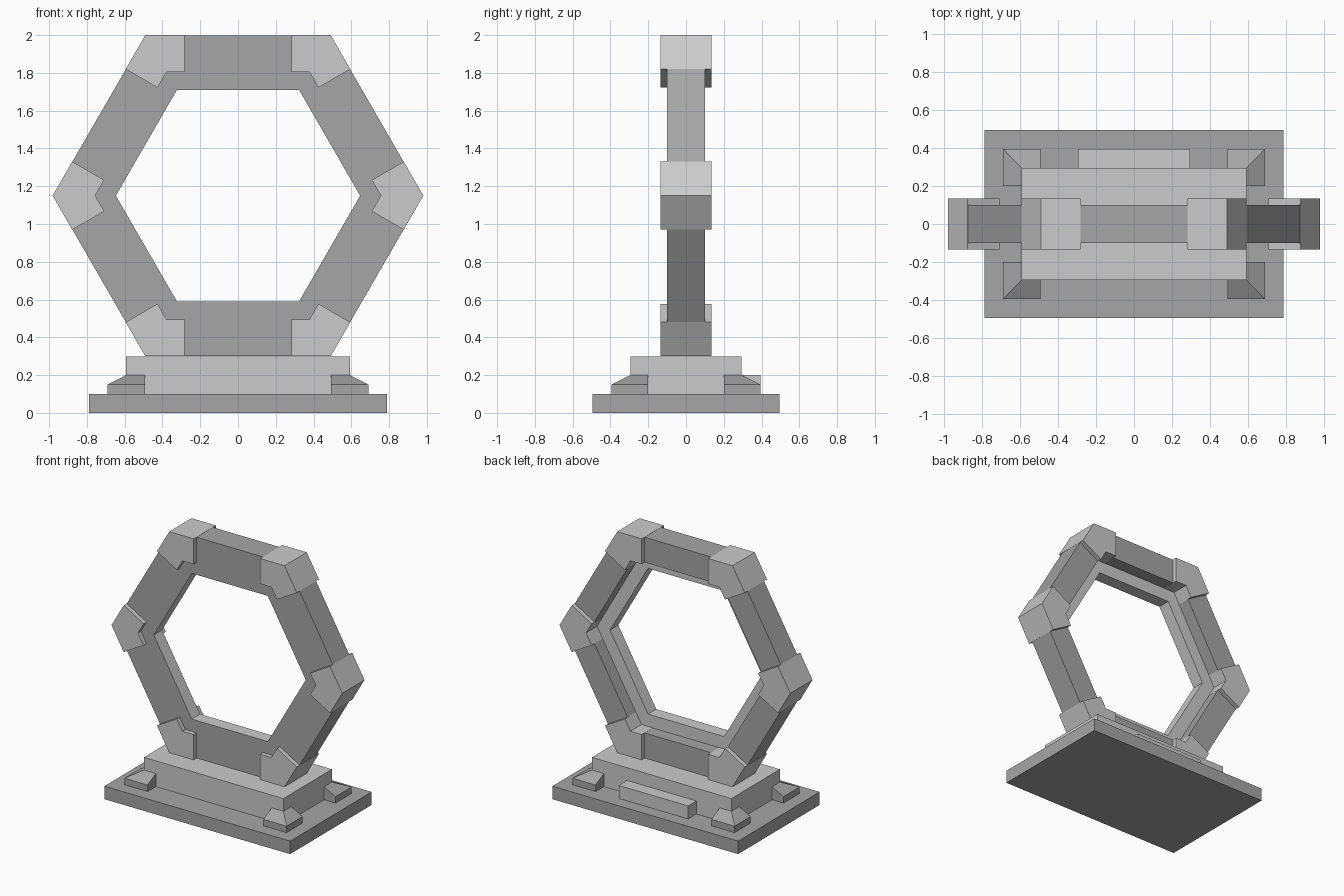
import bpy, bmesh
from math import cos, sin, pi
from mathutils import Matrix, Vector

if "Cube" in bpy.data.objects:
    bpy.data.objects.remove(bpy.data.objects["Cube"])

RING_Z = 1.15          # height of the ring centre
APOTHEM = 0.85         # outer apothem of the ring
INNER = 0.655          # inner apothem of the rails and joints


def grey(name, value):
    mat = bpy.data.materials.new(name)
    mat.diffuse_color = (value, value, value, 1)
    mat.use_nodes = True
    mat.node_tree.nodes["Principled BSDF"].inputs["Base Color"].default_value = mat.diffuse_color
    return mat


DARK = grey("dark_stone", 0.38)
MID = grey("mid_stone", 0.63)
EDGE = grey("edge_stone", 0.515)
LIGHT = grey("light_stone", 0.8)


def make_object(name, bm, *mats):
    bmesh.ops.recalc_face_normals(bm, faces=bm.faces)
    mesh = bpy.data.meshes.new(name)
    for mat in mats:
        mesh.materials.append(mat)
    bm.to_mesh(mesh)
    bm.free()
    obj = bpy.data.objects.new(name, mesh)
    bpy.context.collection.objects.link(obj)
    return obj


def box(name, mat, x0, x1, y0, y1, z0, z1):
    bm = bmesh.new()
    size = Matrix.Diagonal((x1 - x0, y1 - y0, z1 - z0, 1))
    centre = Matrix.Translation(((x0 + x1) / 2, (y0 + y1) / 2, (z0 + z1) / 2))
    bmesh.ops.create_cube(bm, size=1, matrix=centre @ size)
    return make_object(name, bm, mat)


def loft(name, stations, closed, mats, strips=()):
    """Skin matching cross-sections; listed strips take the second material."""
    bm = bmesh.new()
    rows = [[bm.verts.new(p) for p in s] for s in stations]
    n = len(rows[0])
    for i in range(len(rows) if closed else len(rows) - 1):
        a, b = rows[i], rows[(i + 1) % len(rows)]
        for j in range(n):
            k = (j + 1) % n
            face = bm.faces.new((a[j], a[k], b[k], b[j]))
            face.material_index = int(j in strips)
    if not closed:
        bm.faces.new(rows[0])
        bm.faces.new(rows[-1])
    return make_object(name, bm, *mats)


# Stepped base
box("base_plate", DARK, -0.79, 0.79, -0.495, 0.495, 0, 0.1)
box("plinth", MID, -0.593, 0.593, -0.295, 0.295, 0.1, 0.298)
box("back_step", MID, -0.295, 0.295, 0.295, 0.395, 0.1, 0.2)

# Mitred sloping brackets round the plinth corners
profile = [("out", 0.1), ("out", 0.15), ("in", 0.2), ("in", 0.1)]
X = {"out": 0.69, "in": 0.593}
Y = {"out": 0.395, "in": 0.295}
for sx, side in ((-1, "left"), (1, "right")):
    for sy, end in ((-1, "front"), (1, "back")):
        loft(f"{end}_{side}_bracket", [
            [(sx * 0.493, sy * Y[k], z) for k, z in profile],
            [(sx * X[k], sy * Y[k], z) for k, z in profile],
            [(sx * X[k], sy * 0.2, z) for k, z in profile],
        ], False, (DARK,))

# Hexagonal ring with a paler thin lip at the front of the opening
scale = 1 / cos(pi / 6)
section = [(APOTHEM - 0.001, -0.1), (0.56, -0.1), (0.56, 0),
           (INNER + 0.001, 0), (INNER + 0.001, 0.1), (APOTHEM - 0.001, 0.1)]
loft("hexagon_ring", [
    [(a * scale * cos(i * pi / 3), y, RING_Z + a * scale * sin(i * pi / 3))
     for a, y in section] for i in range(6)], True, (DARK, EDGE), (1, 2))

# Thicker joint blocks at the six ring corners, each a mitred V
long_arm = 0.208
short_arm = long_arm - (APOTHEM - INNER) * scale / 2
outer = Vector((APOTHEM * scale, 0))
inner = Vector((INNER * scale, 0))
up = Vector((-0.5, cos(pi / 6)))
down = Vector((-0.5, -cos(pi / 6)))
path = [(outer + up * long_arm, inner + up * short_arm),
        (outer, inner),
        (outer + down * long_arm, inner + down * short_arm)]
for i in range(6):
    c, s = cos(i * pi / 3), sin(i * pi / 3)
    stations = [[(p.x * c - p.y * s, y, RING_Z + p.x * s + p.y * c)
                 for p, y in ((o, -0.135), (o, 0.135), (n, 0.135), (n, -0.135))]
                for o, n in path]
    # front and back faces light, the rest darker
    loft(f"ring_joint_{i + 1}", stations, False, (EDGE, LIGHT), (1, 3))
